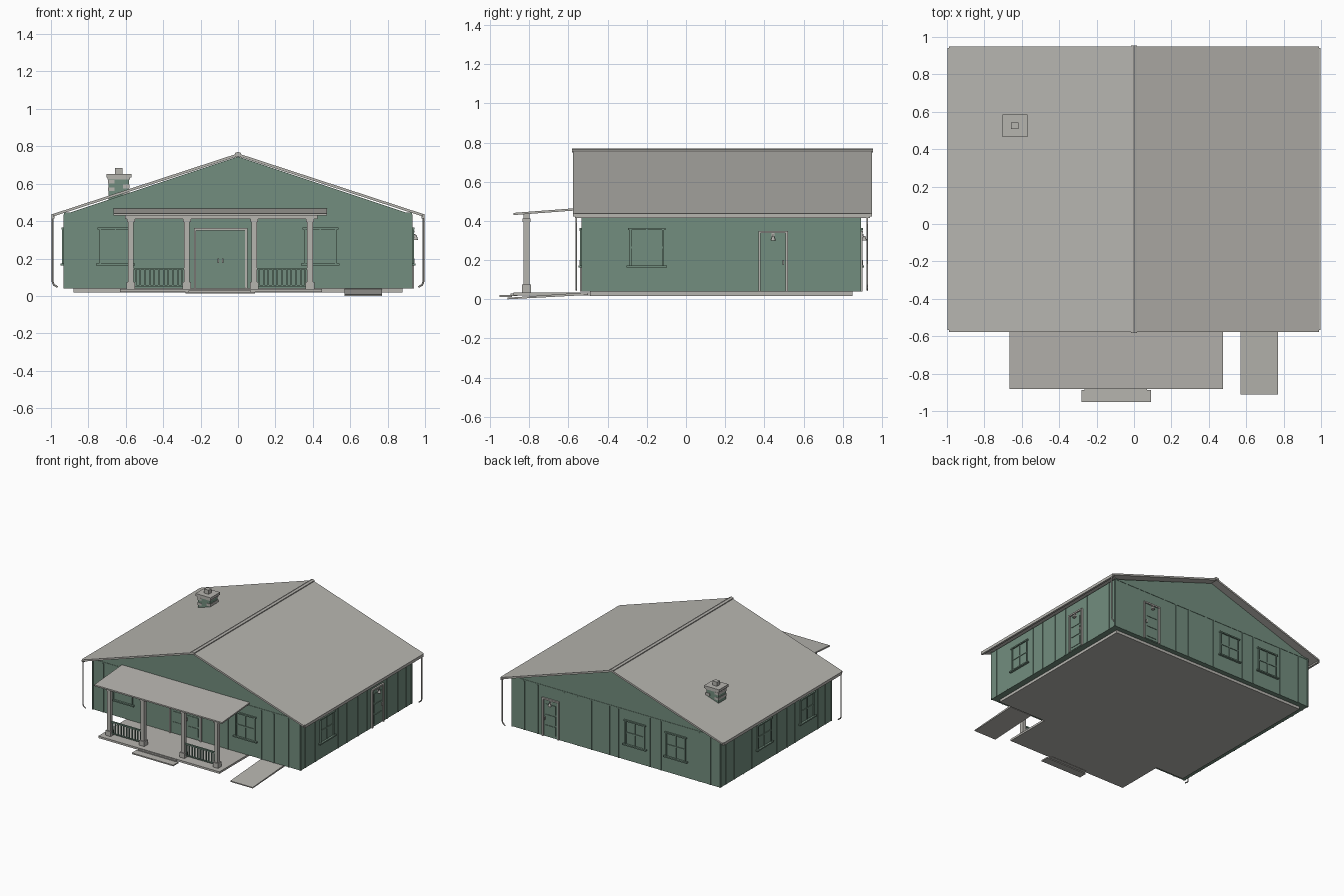
import bpy, bmesh, math
from mathutils import Vector, Matrix

cube = bpy.data.objects.get("Cube")
if cube:
    bpy.data.objects.remove(cube, do_unlink=True)


def material(name, rgb):
    m = bpy.data.materials.new(name)
    m.use_nodes = True
    m.diffuse_color = (*rgb, 1)
    m.node_tree.nodes["Principled BSDF"].inputs["Base Color"].default_value = (*rgb, 1)
    return m


GREEN = material("sage green", (0.17, 0.27, 0.21))
GREY = material("warm light grey", (0.47, 0.46, 0.43))


def add(name, bm, mat):
    bmesh.ops.recalc_face_normals(bm, faces=bm.faces)
    me = bpy.data.meshes.new(name)
    bm.to_mesh(me)
    bm.free()
    me.materials.append(mat)
    ob = bpy.data.objects.new(name, me)
    bpy.context.collection.objects.link(ob)
    return ob


def boxes(name, ranges, mat, matrix=Matrix()):
    """One object from a list of (x0, x1, y0, y1, z0, z1) blocks."""
    bm = bmesh.new()
    for x0, x1, y0, y1, z0, z1 in ranges:
        size = Matrix.Diagonal((x1 - x0, y1 - y0, z1 - z0, 1))
        mid = Matrix.Translation(((x0 + x1) / 2, (y0 + y1) / 2, (z0 + z1) / 2))
        bmesh.ops.create_cube(bm, size=1, matrix=matrix @ mid @ size)
    return add(name, bm, mat)


def prism(name, profile, axis, lo, hi, mat):
    """Extrude a 2D profile along x (profile is y,z) or along y (profile is x,z)."""
    bm = bmesh.new()
    verts = [bm.verts.new((lo, a, b) if axis == "x" else (a, lo, b)) for a, b in profile]
    face = bm.faces.new(verts)
    new = bmesh.ops.extrude_face_region(bm, geom=[face])["geom"]
    step = Vector((hi - lo, 0, 0)) if axis == "x" else Vector((0, hi - lo, 0))
    bmesh.ops.translate(bm, vec=step, verts=[v for v in new if isinstance(v, bmesh.types.BMVert)])
    return add(name, bm, mat)


# House body and footing
W, FRONT, BACK = 0.93, -0.53, 0.89
prism("walls", [(-W, 0.04), (W, 0.04), (W, 0.435), (0, 0.745), (-W, 0.435)], "y", FRONT, BACK, GREEN)
boxes("footing", [(-0.88, 0.88, -0.49, 0.85, 0.018, 0.045)], GREY)

# Roof, ridge cap and gutters
R0, R1 = -0.578, 0.95
prism("roof", [(-0.99, 0.438), (0, 0.762), (0.99, 0.438), (0.99, 0.424), (0, 0.747), (-0.99, 0.424)],
      "y", R0, R1, GREY)
prism("ridge_cap", [(-0.016, 0.75), (-0.016, 0.764), (0, 0.77), (0.016, 0.764), (0.016, 0.75)],
      "y", R0 - 0.004, R1 + 0.004, GREY)
for side, s in (("left", 1), ("right", -1)):
    x0, x1 = sorted((s * 0.98, s * 0.996))
    boxes(side + "_gutter", [(x0, x1, R0 + 0.01, R1 - 0.01, 0.415, 0.438)], GREY)

# Downspouts on two opposite corners
for side, s, y in (("left", 1, 0.925), ("right", -1, -0.56)):
    cu = bpy.data.curves.new(side + "_downspout", "CURVE")
    cu.dimensions = "3D"
    cu.bevel_depth, cu.bevel_resolution = 0.005, 1
    sp = cu.splines.new("POLY")
    path = [(0.991, 0.42), (0.991, 0.075), (0.985, 0.06), (0.965, 0.047)]
    sp.points.add(len(path) - 1)
    for p, (x, z) in zip(sp.points, path):
        p.co = (s * x, y, z, 1)
    cu.use_fill_caps = True
    cu.materials.append(GREY)
    bpy.context.collection.objects.link(bpy.data.objects.new(side + "_downspout", cu))


# Wall frames: local x runs along the wall, local y points outward
def wall_frame(origin, along, out):
    m = Matrix((along, out, (0, 0, 1))).transposed().to_4x4()
    return Matrix.Translation(origin) @ m


WALLS = {
    "front": wall_frame((0, FRONT, 0), (1, 0, 0), (0, -1, 0)),
    "back": wall_frame((0, BACK, 0), (1, 0, 0), (0, 1, 0)),
    "left": wall_frame((W, 0, 0), (0, 1, 0), (1, 0, 0)),
    "right": wall_frame((-W, 0, 0), (0, 1, 0), (-1, 0, 0)),
}


def window(wall, u, n):
    a, b, z0, z1, t = u - 0.088, u + 0.088, 0.172, 0.355, 0.01
    mid = (z0 + z1) / 2
    boxes(f"{wall}_window_{n}", [
        (a, b, -0.01, 0.002, z0, z1),
        (a, a + t, 0, 0.01, z0, z1), (b - t, b, 0, 0.01, z0, z1),
        (u - 0.003, u + 0.003, 0, 0.007, z0, z1),
        (a, b, 0, 0.007, mid - 0.005, mid + 0.005),
        (a - 0.008, b + 0.008, 0, 0.013, z1, z1 + 0.01),
        (a - 0.016, b + 0.016, 0, 0.018, z0 - 0.01, z0)], GREEN, WALLS[wall])


def door(wall, u, half, top, leaves):
    m, t = WALLS[wall], 0.012
    boxes(wall + "_door_frame", [
        (u - half, u - half + t, 0, 0.012, 0.04, top), (u + half - t, u + half, 0, 0.012, 0.04, top),
        (u - half, u + half, 0, 0.014, top - t, top)], GREY, m)
    w = (2 * half - 2 * t) / leaves
    panels, knobs = [], []
    for i in range(leaves):
        a = u - half + t + i * w
        panels.append((a + 0.001, a + w - 0.001, 0, 0.004, 0.045, top - t))
        for k in range(3):
            z = 0.065 + k * 0.085
            panels.append((a + 0.018, a + w - 0.018, 0, 0.008, z, z + 0.07))
        k = a + w - 0.012 if i == 0 else a + 0.012
        knobs.append((k - 0.004, k + 0.004, 0, 0.014, 0.175, 0.2))
    boxes(wall + "_door", panels, GREEN, m)
    boxes(wall + "_door_handles", knobs, GREY, m)


def lamp(wall, u, z):
    m = WALLS[wall]
    boxes(wall + "_lamp_bracket", [(u - 0.008, u + 0.008, 0, 0.006, z, z + 0.03),
                                   (u - 0.003, u + 0.003, 0, 0.02, z + 0.015, z + 0.02)], GREY, m)
    bm = bmesh.new()
    bmesh.ops.create_cone(bm, cap_ends=True, segments=10, radius1=0.013, radius2=0.005, depth=0.025,
                          matrix=m @ Matrix.Translation((u, 0.02, z)))
    add(wall + "_lamp_shade", bm, GREY)


for wall, spots in {"front": (-0.655, 0.44), "back": (-0.17, -0.535),
                    "left": (-0.2,), "right": (0.335, -0.21)}.items():
    for n, u in enumerate(spots, 1):
        window(wall, u, n)
door("front", -0.093, 0.143, 0.362, 2)
door("left", 0.445, 0.076, 0.35, 1)
door("back", 0.58, 0.076, 0.35, 1)
lamp("left", 0.445, 0.312)
lamp("back", 0.58, 0.312)

# Thin vertical battens, kept clear of the openings
BATTENS = {
    "front": (-0.83, -0.48, -0.36, 0.28, 0.58, 0.69, 0.82),
    "back": (-0.84, -0.74, -0.66, -0.4, -0.3, -0.02, 0.06, 0.22, 0.34, 0.46, 0.7, 0.82),
    "left": (-0.47, -0.34, -0.05, 0.06, 0.2, 0.32, 0.57, 0.71, 0.82),
    "right": (-0.45, -0.35, -0.06, 0.04, 0.17, 0.49, 0.6, 0.71, 0.82),
}
for wall, spots in BATTENS.items():
    ends = (FRONT + 0.006, BACK - 0.006) if wall in ("left", "right") else (-W + 0.006, W - 0.006)
    boxes(wall + "_battens", [(u - 0.005, u + 0.005, 0, 0.004, 0.04, 0.435) for u in spots + ends],
          GREEN, WALLS[wall])
for wall in ("front", "back"):
    boxes(wall + "_gable_band", [(-W, W, 0, 0.003, 0.436, 0.446)], GREEN, WALLS[wall])

# Porch deck, steps and ramp
boxes("porch_deck", [(-0.63, 0.45, -0.88, FRONT + 0.05, 0.02, 0.036)], GREY)
boxes("porch_steps", [(-0.265, 0.07, -0.895, -0.86, 0.018, 0.03),
                      (-0.28, 0.09, -0.953, -0.888, 0.012, 0.022)], GREY)
prism("side_ramp", [(-0.912, 0), (-0.912, 0.008), (-0.5, 0.036), (-0.5, 0.022)], "x", 0.57, 0.77, GREY)

# Porch canopy and beam
prism("porch_canopy", [(-0.882, 0.43), (-0.882, 0.441), (FRONT, 0.468), (FRONT, 0.456)],
      "x", -0.665, 0.475, GREY)
boxes("porch_beam", [(-0.605, 0.425, -0.83, -0.8, 0.41, 0.437)], GREY)

# Porch posts with plinths and capitals
POSTS = (-0.573, -0.273, 0.087, 0.385)
PY = -0.815
for n, x in enumerate(POSTS, 1):
    boxes(f"porch_post_{n}", [
        (x - r, x + r, PY - r, PY + r, z0, z1)
        for r, z0, z1 in ((0.015, 0.036, 0.412), (0.023, 0.036, 0.075), (0.021, 0.395, 0.412))], GREY)

# Railings between the outer pairs of posts
for n, (a, b) in enumerate(((POSTS[0], POSTS[1]), (POSTS[2], POSTS[3])), 1):
    bars = [(a, b, PY - 0.007, PY + 0.007, 0.14, 0.15), (a, b, PY - 0.005, PY + 0.005, 0.05, 0.058)]
    for i in range(1, 12):
        x = a + (b - a) * i / 12
        bars.append((x - 0.004, x + 0.004, PY - 0.004, PY + 0.004, 0.05, 0.145))
    boxes(f"porch_railing_{n}", bars, GREEN)

# Chimney: body, collar stones, cap and flue
CX, CY = -0.637, 0.525
def stack(name, parts, mat):
    boxes(name, [(CX - rx, CX + rx, CY - ry, CY + ry, z0, z1) for rx, ry, z0, z1 in parts], mat)

stack("chimney_body", [(0.055, 0.048, 0.5, 0.63)], GREEN)
boxes("chimney_stones", [(CX + s * 0.04 - 0.018, CX + s * 0.04 + 0.018, CY - 0.051, CY + 0.051, z, z + 0.02)
                         for s, z in ((1, 0.575), (-1, 0.6), (1, 0.535), (-1, 0.56))], GREY)
stack("chimney_cap", [(0.067, 0.06, 0.632, 0.652), (0.06, 0.053, 0.622, 0.632)], GREY)
stack("chimney_flue", [(0.02, 0.018, 0.65, 0.685)], GREY)
